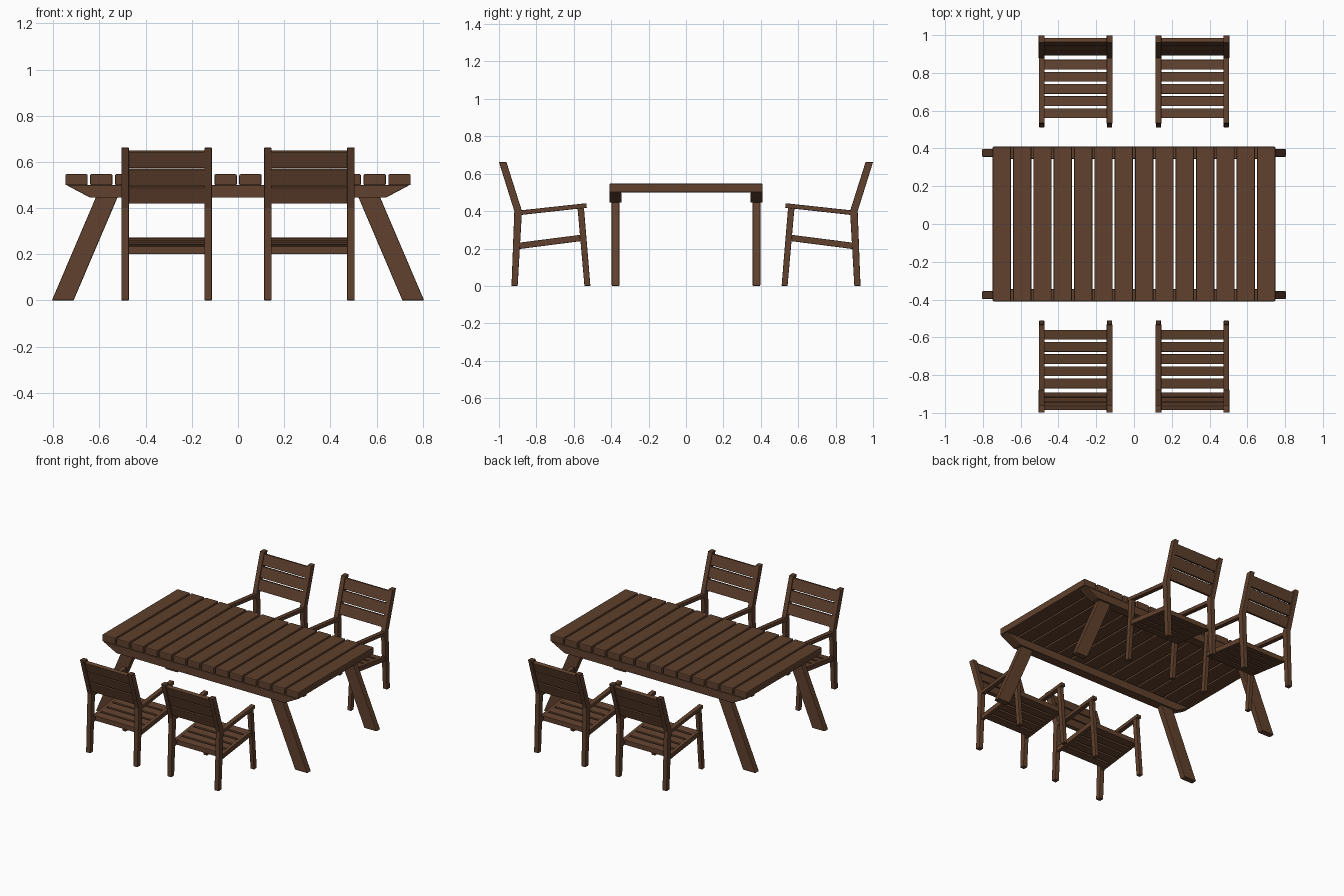
import bpy, bmesh

if "Cube" in bpy.data.objects:
    bpy.data.objects.remove(bpy.data.objects["Cube"])

wood = bpy.data.materials.new("dark brown wood")
wood.diffuse_color = (0.115, 0.052, 0.026, 1)
wood.use_nodes = True
wood.node_tree.nodes["Principled BSDF"].inputs["Base Color"].default_value = wood.diffuse_color


def prism(name, axis, profile, lo, hi, bevel=0.004):
    """Extrude a 2D profile along x (profile is y,z) or y (profile is x,z)."""
    bm = bmesh.new()
    rings = []
    for t in (lo, hi):
        rings.append([bm.verts.new((t, a, z) if axis == "x" else (a, t, z))
                      for a, z in profile])
    n = len(profile)
    bm.faces.new(rings[0])
    bm.faces.new(rings[1][::-1])
    for i in range(n):
        j = (i + 1) % n
        bm.faces.new((rings[0][j], rings[0][i], rings[1][i], rings[1][j]))
    bmesh.ops.recalc_face_normals(bm, faces=bm.faces)
    mesh = bpy.data.meshes.new(name)
    bm.to_mesh(mesh)
    bm.free()
    mesh.materials.append(wood)
    ob = bpy.data.objects.new(name, mesh)
    bpy.context.collection.objects.link(ob)
    mod = ob.modifiers.new("rounded edges", "BEVEL")
    mod.width = bevel
    mod.segments = 2
    mod.limit_method = "ANGLE"
    return ob


def rect(a0, a1, z0, z1):
    return [(a0, z0), (a1, z0), (a1, z1), (a0, z1)]


# Table top slats
COUNT, WIDTH, HALF = 14, 0.097, 0.748
pitch = (2 * HALF - WIDTH) / (COUNT - 1)
for i in range(COUNT):
    x = -HALF + i * pitch
    prism("table_slat", "y", rect(x, x + WIDTH, 0.499, 0.547), -0.41, 0.41, 0.006)

# Table side rails with slanted ends, and splayed legs
for s in (-1, 1):
    y0, y1 = sorted((s * 0.41, s * 0.345))
    prism("table_rail", "y",
          [(-0.64, 0.445), (0.64, 0.445), (0.742, 0.499), (-0.742, 0.499)], y0, y1)
    y0, y1 = sorted((s * 0.397, s * 0.356))
    for m in (-1, 1):
        leg = [(0.712, 0), (0.806, 0), (0.612, 0.455), (0.518, 0.455)]
        prism("table_leg", "y", [(m * x, z) for x, z in leg], y0, y1)

# Chair side profiles (y, z) for a chair on the +y side
FRONT_LEG = [(0.511, 0), (0.543, 0), (0.580, 0.418), (0.546, 0.422)]
BACK_POST = [(0.900, 0), (0.933, 0), (0.918, 0.400), (1.0, 0.662), (0.960, 0.662), (0.877, 0.400)]
ARM = [(0.530, 0.418), (0.885, 0.379), (0.885, 0.404), (0.533, 0.442)]


def seat_top(y):
    return 0.273 - 0.128 * (y - 0.565)


def seat_piece(y0, y1, drop=0.034):
    return [(y0, seat_top(y0) - drop), (y1, seat_top(y1) - drop),
            (y1, seat_top(y1)), (y0, seat_top(y0))]


def back_mid(z):
    return 0.897 + (z - 0.400) * 0.316


def back_slat(z0, z1, t=0.012):
    a, b = back_mid(z0), back_mid(z1)
    d = t * 0.31
    return [(a - t, z0 + d), (a + t, z0 - d), (b + t, z1 - d), (b - t, z1 + d)]


def chair(cx, sy):
    def part(name, profile, lo, hi):
        prism(name, "x", [(sy * y, z) for y, z in profile], cx + lo, cx + hi, 0.003)

    # legs, arms and seat rails on both sides
    for m in (-1, 1):
        for name, profile, inner, outer in (
                ("chair_front_leg", FRONT_LEG, 0.166, 0.193),
                ("chair_back_post", BACK_POST, 0.164, 0.196),
                ("chair_arm", ARM, 0.164, 0.195),
                ("chair_seat_rail", seat_piece(0.560, 0.910), 0.166, 0.190)):
            lo, hi = sorted((m * inner, m * outer))
            part(name, profile, lo, hi)
    # seat slats
    for i in range(5):
        y = 0.560 + i * 0.0645
        part("chair_seat_slat", seat_piece(y, y + 0.052), -0.168, 0.168)
    # back slats
    for z in (0.422, 0.500, 0.577):
        part("chair_back_slat", back_slat(z, z + 0.069), -0.168, 0.168)


for cx in (-0.309, 0.309):
    for sy in (-1, 1):
        chair(cx, sy)
